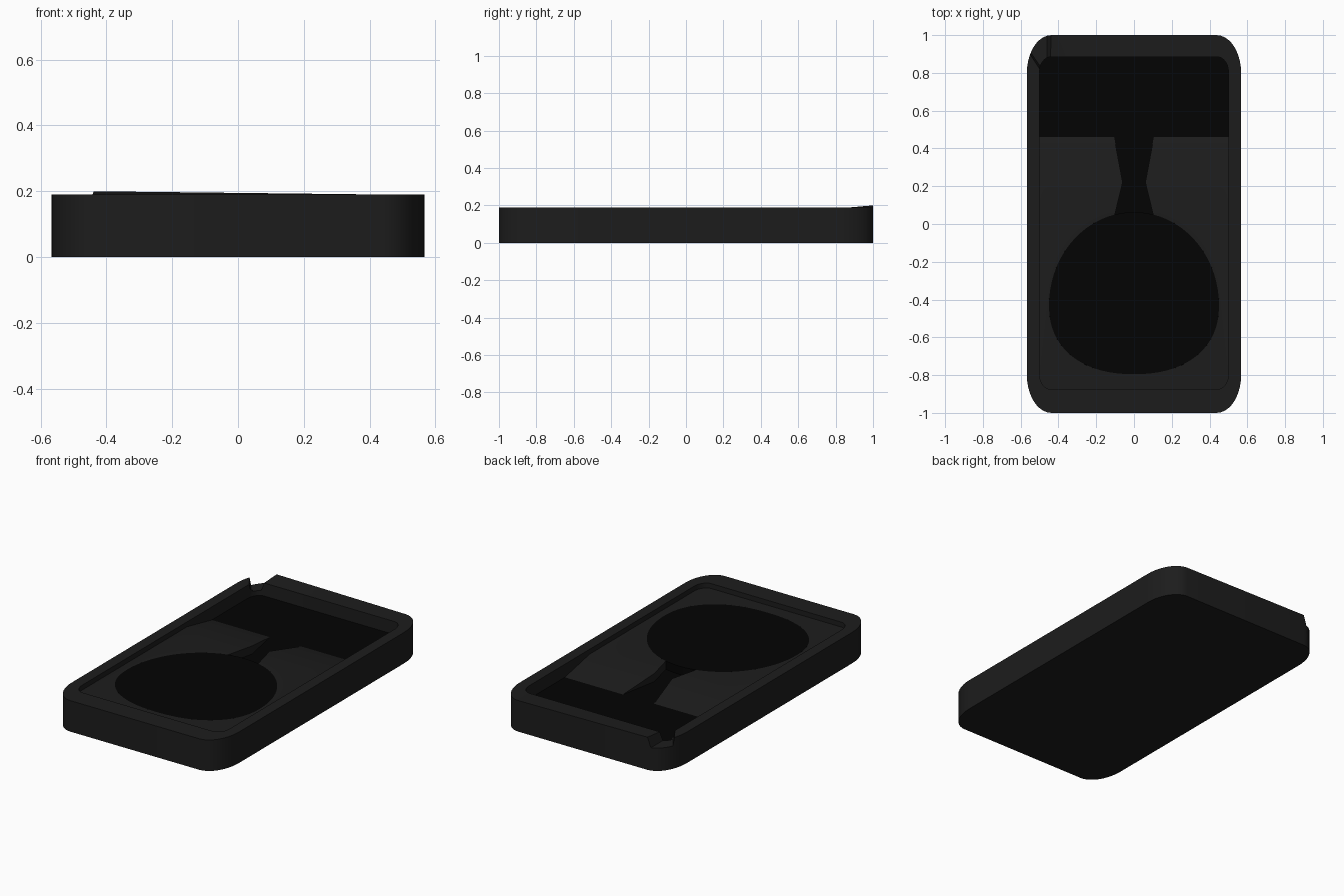
import bpy, bmesh
from math import sin, cos, pi, radians, copysign

if "Cube" in bpy.data.objects:
    bpy.data.objects.remove(bpy.data.objects["Cube"])

FLOOR = 0.11


def material(name, v):
    m = bpy.data.materials.new(name)
    m.diffuse_color = (v, v, v, 1)
    m.use_nodes = True
    m.node_tree.nodes["Principled BSDF"].inputs["Base Color"].default_value = m.diffuse_color
    return m


shell_mat = material("charcoal", 0.012)
floor_mat = material("black", 0.001)


def make_object(name, bm, mats):
    bmesh.ops.recalc_face_normals(bm, faces=bm.faces)
    me = bpy.data.meshes.new(name)
    bm.to_mesh(me)
    bm.free()
    ob = bpy.data.objects.new(name, me)
    bpy.context.collection.objects.link(ob)
    for m in mats:
        me.materials.append(m)
    return ob


def loft(name, loops, mats=(), cap_mat=0):
    """Closed solid through a list of equal-length point loops."""
    bm = bmesh.new()
    vs = [[bm.verts.new(p) for p in loop] for loop in loops]
    n = len(loops[0])
    for a, b in zip(vs, vs[1:]):
        for i in range(n):
            bm.faces.new((a[i], a[(i + 1) % n], b[(i + 1) % n], b[i]))
    bm.faces.new(vs[0][::-1])
    bm.faces.new(vs[-1]).material_index = cap_mat
    return make_object(name, bm, mats)


def flat(pts, z):
    return [(x, y, z) for x, y in pts]


def rounded(x0, x1, y0, y1, rx, ry, n=10):
    """Rectangle with elliptical corners, counter-clockwise."""
    pts = []
    for k, (cx, cy) in enumerate([(x1 - rx, y1 - ry), (x0 + rx, y1 - ry),
                                  (x0 + rx, y0 + ry), (x1 - rx, y0 + ry)]):
        for i in range(n + 1):
            a = (k + i / n) * pi / 2
            pts.append((cx + rx * cos(a), cy + ry * sin(a)))
    return pts


def egg(start, end, n):
    """Egg outline, narrow end towards +y, between two angles in degrees."""
    pts = []
    for i in range(n):
        t = radians(start + (end - start) * i / (n - 1))
        c, s = cos(t), sin(t)
        p = 2 if s > 0 else 2.25
        pts.append((0.45 * copysign(abs(c) ** (2 / p), c),
                    -0.43 + (0.493 if s > 0 else 0.365) * copysign(abs(s) ** (2 / p), s)))
    return pts


def cut(ob, cutter):
    cutter.hide_render = True
    mod = ob.modifiers.new("cut", 'BOOLEAN')
    mod.operation, mod.solver, mod.object = 'DIFFERENCE', 'EXACT', cutter
    bpy.context.view_layer.objects.active = ob
    bpy.ops.object.modifier_apply(modifier=mod.name)
    bpy.data.objects.remove(cutter)


def rim_height(x, y):
    # back lip rises slightly towards the left
    return 0.19 + (0.01 * (0.44 - x) / 0.88 if y > 0.99 else 0)


# Tray: outer wall, rim, inner wall and recessed dark floor
outer = rounded(-0.567, 0.567, -1, 1, 0.13, 0.2)
inner = rounded(-0.5, 0.5, -0.875, 0.885, 0.06, 0.08)
tray = loft("tray", [flat(outer, 0), [(x, y, rim_height(x, y)) for x, y in outer],
                     flat(inner, 0.19), flat(inner, FLOOR)],
            [shell_mat, floor_mat], cap_mat=1)

# Chipped back-left corner with sloping sides
low = [(-0.46, 1.1), (-0.7, 1.1), (-0.7, 1.05), (-0.575, 0.95), (-0.5, 0.84), (-0.46, 0.87)]
high = [(-0.435, 1.1), (-0.7, 1.1), (-0.7, 1.05), (-0.555, 0.9), (-0.49, 0.8), (-0.435, 0.87)]
cut(tray, loft("chip_cutter", [flat(low, 0.14), flat(high, 0.21)]))

# Deck plate: flat at the front, ramping down into the floor at the back
profile = [(-0.877, 0.07), (-0.877, 0.16), (0.22, 0.16), (0.46, FLOOR), (0.46, 0.07)]
deck = loft("deck", [[(x, y, z) for y, z in profile] for x in (-0.502, 0.502)], [shell_mat])

# Egg-shaped opening with a waisted neck, cut through the deck
neck = [(0.06, 0.22), (0.105, 0.46), (0.105, 0.6)]
outline = egg(103, 437, 65) + neck + [(-x, y) for x, y in reversed(neck)]
cut(deck, loft("opening_cutter", [flat(outline, 0), flat(outline, 0.3)]))

# Dark egg-shaped disc filling the opening almost flush with the deck
disc_outline = egg(0, 360, 73)[:-1]
disc = loft("dark_disc", [flat(disc_outline, 0.09), flat(disc_outline, 0.16)], [floor_mat])

# Smooth the curved walls, keep edges crisp
for ob in (tray, deck, disc):
    bpy.ops.object.select_all(action='DESELECT')
    ob.select_set(True)
    bpy.context.view_layer.objects.active = ob
    bpy.ops.object.shade_smooth_by_angle(angle=radians(25))
